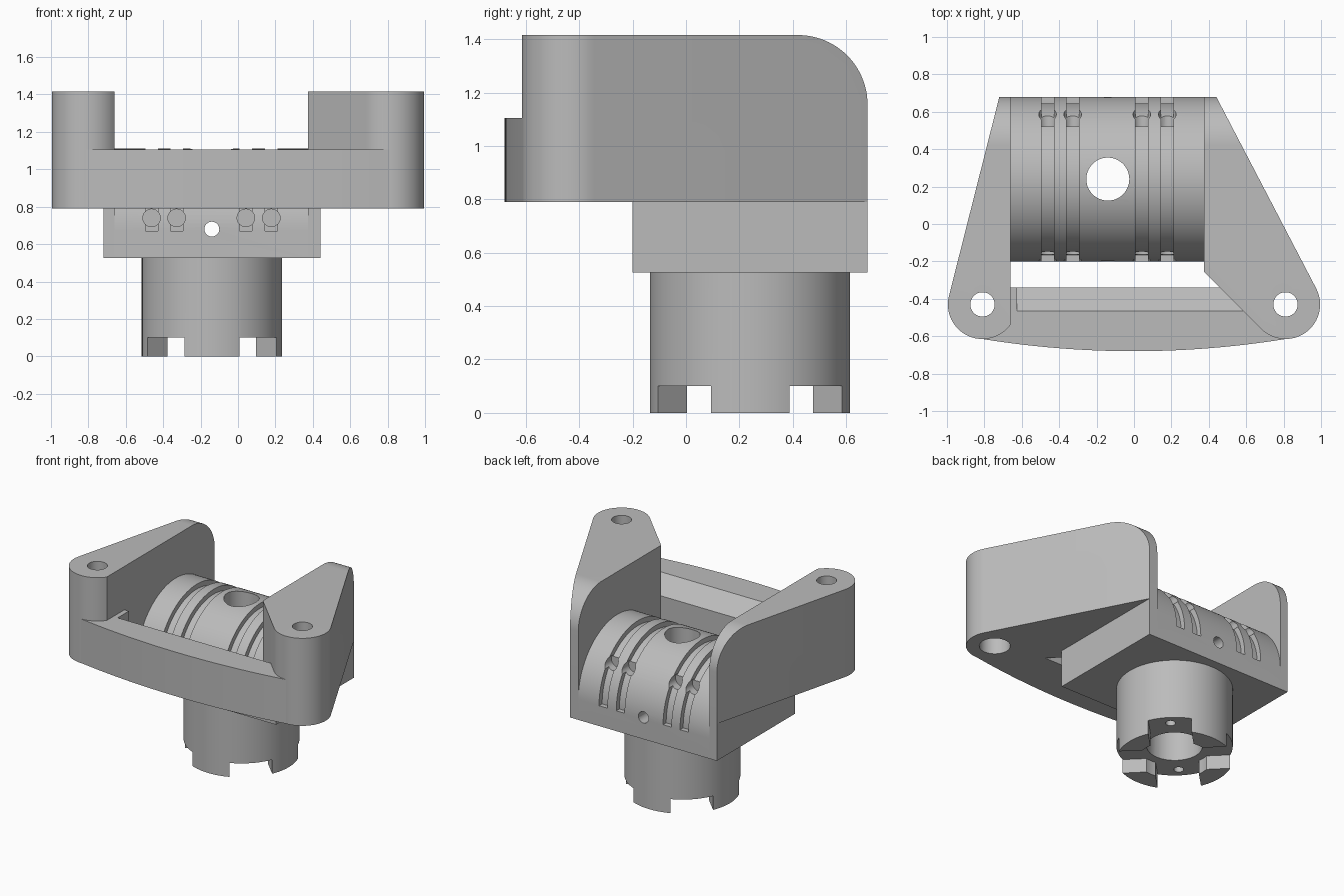
import bpy, bmesh
from math import pi, sin, cos, acos, atan2, hypot, radians

if "Cube" in bpy.data.objects:
    bpy.data.objects.remove(bpy.data.objects["Cube"], do_unlink=True)

grey = bpy.data.materials.new("plain grey")
grey.use_nodes = True
grey.diffuse_color = (0.5, 0.5, 0.5, 1)
grey.node_tree.nodes["Principled BSDF"].inputs["Base Color"].default_value = (0.5, 0.5, 0.5, 1)


def arc(cx, cy, r, start, end, steps=24):
    return [(cx + r * cos(start + (end - start) * i / steps),
             cy + r * sin(start + (end - start) * i / steps)) for i in range(steps + 1)]


def disc(cx, cy, r, steps=48):
    return arc(cx, cy, r, 0, 2 * pi, steps)[:-1]


def prism(name, outline, axis, low, high):
    """Extrude a flat outline along an axis."""
    place = {"x": lambda a, b, h: (h, a, b),
             "y": lambda a, b, h: (a, h, b),
             "z": lambda a, b, h: (a, b, h)}[axis]
    bm = bmesh.new()
    bottom = [bm.verts.new(place(a, b, low)) for a, b in outline]
    top = [bm.verts.new(place(a, b, high)) for a, b in outline]
    bm.faces.new(bottom)
    bm.faces.new(top)
    for i in range(len(outline)):
        j = (i + 1) % len(outline)
        bm.faces.new((bottom[i], bottom[j], top[j], top[i]))
    bmesh.ops.recalc_face_normals(bm, faces=bm.faces)
    mesh = bpy.data.meshes.new(name)
    bm.to_mesh(mesh)
    bm.free()
    mesh.materials.append(grey)
    obj = bpy.data.objects.new(name, mesh)
    bpy.context.collection.objects.link(obj)
    return obj


def cut(obj, *args):
    """Subtract a prism from a part, then drop the cutter."""
    cutter = prism("cutter", *args)
    mod = obj.modifiers.new("cut", "BOOLEAN")
    mod.operation, mod.solver, mod.object = "DIFFERENCE", "EXACT", cutter
    graph = bpy.context.evaluated_depsgraph_get()
    mesh = bpy.data.meshes.new_from_object(obj.evaluated_get(graph))
    obj.modifiers.clear()
    obj.data = mesh
    bpy.data.objects.remove(cutter, do_unlink=True)


def tangent(px, py, cx, cy, r, side):
    dx, dy = px - cx, py - cy
    return atan2(dy, dx) + side * acos(r / hypot(dx, dy))


# Shared layout
BACK, BASE, SHELF, TOP = 0.68, 0.525, 0.79, 1.415
LEFT_IN, RIGHT_IN = 0.375, -0.66
LEFT_OUT, RIGHT_OUT = 0.44, -0.72
EAR_X, EAR_Y, EAR_R = 0.81, -0.43, 0.185
NECK_X, MID_Y, AXIS_Z, SADDLE_R = -0.14, 0.24, 0.67, 0.44

# Side wings with round ears at the front
right_outline = [(RIGHT_IN, BACK), (RIGHT_OUT, BACK)] + arc(
    -EAR_X, EAR_Y, EAR_R, tangent(RIGHT_OUT, BACK, -EAR_X, EAR_Y, EAR_R, 1),
    2 * pi - acos((RIGHT_IN + EAR_X) / EAR_R))
left_outline = [(LEFT_IN, -0.255)] + arc(
    EAR_X, EAR_Y, EAR_R, radians(225),
    2 * pi + tangent(LEFT_OUT, BACK, EAR_X, EAR_Y, EAR_R, -1)) + [
    (LEFT_OUT, BACK), (LEFT_IN, BACK)]
right_wing = prism("right_wing", right_outline, "z", SHELF, TOP)
left_wing = prism("left_wing", left_outline, "z", SHELF, TOP)

# Rounded upper back corners
corner = arc(BACK - 0.26, TOP - 0.26, 0.26, 0, pi / 2) + [
    (BACK - 0.26, TOP + 0.1), (BACK + 0.1, TOP + 0.1), (BACK + 0.1, TOP - 0.26)]
for wing in (right_wing, left_wing):
    cut(wing, corner, "x", -1.2, 1.2)

# Front bar with bowed face and sloped back edge
bow_r = (EAR_X ** 2 + 0.065 ** 2) / (2 * 0.065)
half = acos((bow_r - 0.065) / bow_r)
bar = prism("front_bar", arc(0, bow_r - 0.68, bow_r, -pi / 2 - half, -pi / 2 + half, 32)
            + [(EAR_X, -0.34), (-EAR_X, -0.34)], "z", SHELF, 1.105)
cut(bar, [(-0.465, 1.105), (-0.465, 1.2), (-0.3, 1.2), (-0.3, 0.973), (-0.34, 1.005)],
    "x", -0.625, 0.7)

# Stepped bolt holes through both ears
for part, x in ((right_wing, -EAR_X), (left_wing, EAR_X), (bar, -EAR_X), (bar, EAR_X)):
    cut(part, disc(x, EAR_Y, 0.065), "z", 0.6, 1.6)
    cut(part, disc(x, EAR_Y, 0.1), "z", 0.6, 1.02)

# Arched saddle between the wings
saddle = prism("saddle", [(MID_Y - SADDLE_R, BASE), (BACK, BASE)]
               + arc(MID_Y, AXIS_Z, SADDLE_R, 0, pi, 64), "x", RIGHT_IN, LEFT_IN)
for x in (-0.462, -0.328, 0.042, 0.178):
    ring = arc(MID_Y, AXIS_Z, 0.5, 0, pi, 64) + arc(MID_Y, AXIS_Z, 0.405, pi, 0, 64)
    cut(saddle, ring, "x", x - 0.033, x + 0.033)
    # Strap holes at both ends of the groove
    cut(saddle, disc(x, 0.74, 0.047, 24), "y", -0.4, -0.12)
    cut(saddle, disc(x, 0.94, 0.047, 24), "y", 0.52, 0.9)
cut(saddle, disc(NECK_X, MID_Y, 0.115), "z", 0.3, 1.3)
cut(saddle, disc(NECK_X, 0.68, 0.04, 24), "y", -0.5, 1)

# Cheeks closing the saddle block below the wings
for name, a, b in (("right_cheek", RIGHT_OUT, RIGHT_IN), ("left_cheek", LEFT_IN, LEFT_OUT)):
    y = MID_Y - SADDLE_R
    prism(name, [(a, y), (b, y), (b, BACK), (a, BACK)], "z", BASE, SHELF)

# Neck with stepped bore, cross slots and screw holes
neck = prism("neck", disc(NECK_X, MID_Y, 0.375, 72), "z", 0, BASE)
for angle in (pi / 4, 3 * pi / 4):
    c, s = cos(angle), sin(angle)
    slot = [(NECK_X + u * c - v * s, MID_Y + u * s + v * c)
            for u, v in ((-0.6, -0.14), (0.6, -0.14), (0.6, 0.14), (-0.6, 0.14))]
    cut(neck, slot, "z", -0.1, 0.1)
    for r in (-0.3, 0.3):
        cut(neck, disc(NECK_X + r * c, MID_Y + r * s, 0.032, 20), "z", -0.1, 0.3)
for r, top in ((0.24, 0.1), (0.18, 0.4), (0.115, 0.7)):
    cut(neck, disc(NECK_X, MID_Y, r), "z", -0.1, top)

# Smooth curved walls, sharp edges kept
bpy.ops.object.select_all(action="DESELECT")
for obj in bpy.context.collection.objects:
    if obj.type == "MESH" and grey.name in obj.data.materials:
        obj.select_set(True)
        bpy.context.view_layer.objects.active = obj
bpy.ops.object.shade_smooth_by_angle(angle=radians(30))
